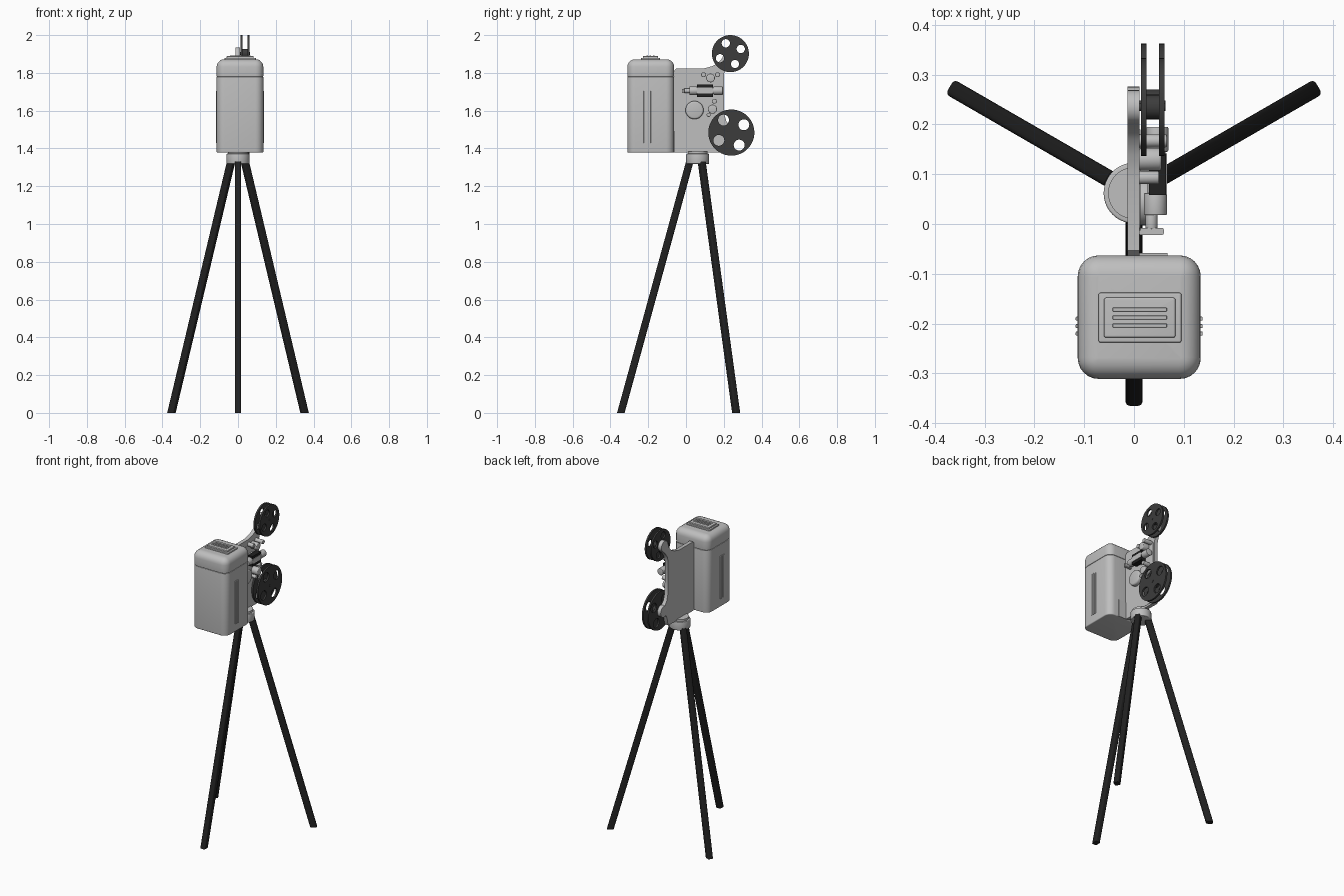
import bpy, bmesh, math
from mathutils import Matrix, Vector

if "Cube" in bpy.data.objects:
    bpy.data.objects.remove(bpy.data.objects["Cube"])

def material(name, v):
    m = bpy.data.materials.new(name)
    m.diffuse_color = (v, v, v, 1)
    m.use_nodes = True
    m.node_tree.nodes["Principled BSDF"].inputs["Base Color"].default_value = m.diffuse_color
    return m

GREY = material("light_grey", 0.52)
REEL = material("reel_charcoal", 0.045)
BLACK = material("black", 0.015)

def finish(ob, mat):
    ob.data.materials.clear()
    ob.data.materials.append(mat)
    bpy.ops.object.select_all(action='DESELECT')
    ob.select_set(True)
    bpy.context.view_layer.objects.active = ob
    bpy.ops.object.shade_smooth_by_angle(angle=math.radians(35))
    return ob

def from_bm(name, bm, mat):
    bmesh.ops.recalc_face_normals(bm, faces=bm.faces)
    me = bpy.data.meshes.new(name)
    bm.to_mesh(me)
    bm.free()
    ob = bpy.data.objects.new(name, me)
    bpy.context.collection.objects.link(ob)
    return finish(ob, mat)

def bevel(bm, edges, r, seg):
    if r > 0:
        bmesh.ops.bevel(bm, geom=edges, offset=r, segments=seg, profile=0.5,
                        affect='EDGES', clamp_overlap=True)

def box(name, x, y, z, mat, side=0.0, top=0.0, bottom=0.0):
    """Box from ranges, with rounded upright edges, top rim and bottom rim."""
    bm = bmesh.new()
    bmesh.ops.create_cube(bm, size=1)
    for v in bm.verts:
        v.co = [(a[0] + a[1]) / 2 + c * (a[1] - a[0]) for a, c in zip((x, y, z), v.co)]
    bevel(bm, [e for e in bm.edges if abs(e.verts[0].co.z - e.verts[1].co.z) > 1e-5], side, 6)
    for level, r in ((z[1], top), (z[0], bottom)):
        rim = [e for e in bm.edges if all(abs(v.co.z - level) < 1e-5 for v in e.verts)]
        bevel(bm, rim, r, 5)
    return from_bm(name, bm, mat)

def rod(name, axis, a, b, c1, c2, r, mat, rim=0.0, seg=32):
    """Cylinder along an axis from a to b; c1, c2 are the other two coordinates."""
    bm = bmesh.new()
    bmesh.ops.create_cone(bm, cap_ends=True, segments=seg, radius1=r, radius2=r, depth=b - a)
    bevel(bm, [e for e in bm.edges if abs(e.verts[0].co.z - e.verts[1].co.z) < 1e-6], rim, 3)
    m = (a + b) / 2
    if axis == 'X':
        t = Matrix.Translation((m, c1, c2)) @ Matrix.Rotation(math.pi / 2, 4, 'Y')
    elif axis == 'Y':
        t = Matrix.Translation((c1, m, c2)) @ Matrix.Rotation(math.pi / 2, 4, 'X')
    else:
        t = Matrix.Translation((c1, c2, m))
    bm.transform(t)
    return from_bm(name, bm, mat)

def arc(cy, cz, r, a0=0, a1=360, n=32):
    full = abs(a1 - a0) == 360
    k = n if full else n - 1
    return [(cy + r * math.cos(math.radians(a0 + (a1 - a0) * i / k)),
             cz + r * math.sin(math.radians(a0 + (a1 - a0) * i / k))) for i in range(n)]

def sheet(name, loops, x0, x1, mat):
    """Flat sheet in the yz plane; the first loop is the outline, the rest are holes."""
    cu = bpy.data.curves.new(name, 'CURVE')
    cu.dimensions = '2D'
    cu.fill_mode = 'BOTH'
    cu.extrude = (x1 - x0) / 2
    for loop in loops:
        s = cu.splines.new('POLY')
        s.points.add(len(loop) - 1)
        for p, (y, z) in zip(s.points, loop):
            p.co = (y, z, 0, 1)
        s.use_cyclic_u = True
    ob = bpy.data.objects.new(name, cu)
    bpy.context.collection.objects.link(ob)
    bpy.ops.object.select_all(action='DESELECT')
    ob.select_set(True)
    bpy.context.view_layer.objects.active = ob
    bpy.ops.object.convert(target='MESH')
    ob = bpy.context.view_layer.objects.active
    ob.data.transform(Matrix(((0, 0, 1, (x0 + x1) / 2), (1, 0, 0, 0), (0, 1, 0, 0), (0, 0, 0, 1))))
    return finish(ob, mat)

# Lamp house: body, rounded lid, stepped vent cap with slats
LX, LY = (-0.113, 0.134), (-0.311, -0.063)
box("lamp_house_body", LX, LY, (1.378, 1.78), GREY, 0.042, 0.004, 0.006)
box("lamp_house_lid", LX, LY, (1.78, 1.872), GREY, 0.042, 0.04, 0.004)
box("vent_base", (-0.071, 0.095), (-0.238, -0.138), (1.868, 1.88), GREY, 0.004, 0.006)
box("vent_cap", (-0.06, 0.083), (-0.228, -0.148), (1.875, 1.889), GREY, 0.004, 0.004)
for i in range(3):
    y = -0.188 + (i - 1) * 0.016
    box(f"vent_slat_{i}", (-0.043, 0.066), (y - 0.004, y + 0.004), (1.885, 1.893), GREY, 0.002, 0.002)
# Upright ribs on both sides of the lamp house
for side, xs in (("left", (-0.117, -0.11)), ("right", (0.131, 0.138))):
    for i in range(3):
        y = -0.205 + (i - 1) * 0.015
        box(f"{side}_rib_{i}", xs, (y - 0.004, y + 0.004), (1.43, 1.705), GREY, 0.002, 0.002)

# Mechanism plate with an arm reaching to each reel
UP, LOW = (0.235, 1.902), (0.24, 1.484)
outline = [(-0.063, 1.385), (-0.056, 1.378), (0.195, 1.378), (0.203, 1.39), (0.21, 1.425)]
outline += arc(*LOW, 0.036, -120, 100, 14)
outline += [(0.215, 1.54), (0.203, 1.58), (0.2, 1.66), (0.2, 1.79), (0.21, 1.825), (0.235, 1.858)]
outline += arc(*UP, 0.034, -50, 165, 14)
outline += [(0.192, 1.878), (0.17, 1.853), (0.14, 1.836), (0.09, 1.822), (-0.053, 1.822), (-0.063, 1.81)]
sheet("mechanism_plate", [outline], -0.013, 0.011, GREY)
panel = [(-0.013, 1.39), (0.19, 1.39), (0.19, 1.783), (0.005, 1.783), (-0.008, 1.775), (-0.013, 1.76)]
sheet("raised_panel", [panel], 0.010, 0.013, GREY)
box("lamp_house_flange", (0.0, 0.067), (-0.066, -0.058), (1.378, 1.49), GREY)

# Reels: two pierced discs, hub and spindle
def reel(name, c, r, hole_at, hole_r, angle):
    holes = []
    for i in range(4):
        a = math.radians(angle + 90 * i)
        holes.append(arc(c[0] + hole_at * math.cos(a), c[1] + hole_at * math.sin(a), hole_r, n=20))
    for side, x0 in (("inner", 0.014), ("outer", 0.050)):
        sheet(f"{name}_{side}_disc", [arc(*c, r, n=56)] + holes, x0, x0 + 0.011, REEL)
    rod(f"{name}_hub", 'X', 0.02, 0.055, *c, r * 0.25, REEL)
    rod(f"{name}_spindle", 'X', 0.0, 0.063, *c, 0.008, REEL, seg=16)

reel("upper_reel", UP, 0.098, 0.06, 0.022, 24)
reel("lower_reel", LOW, 0.122, 0.078, 0.029, 32)

# Lens barrel, dark film gate, focus grip
rod("lens_rear", 'Y', 0.018, 0.062, 0.043, 1.706, 0.023, GREY, 0.002)
rod("lens_barrel", 'Y', 0.06, 0.18, 0.045, 1.706, 0.018, GREY)
rod("lens_front", 'Y', 0.145, 0.195, 0.047, 1.706, 0.022, GREY, 0.003)
box("film_gate", (0.03, 0.064), (0.058, 0.142), (1.672, 1.738), BLACK)
box("gate_strip", (0.06, 0.066), (0.058, 0.142), (1.69, 1.722), GREY)
box("gate_bracket", (0.008, 0.045), (0.08, 0.12), (1.68, 1.73), GREY)
box("focus_bar", (0.01, 0.06), (-0.022, -0.008), (1.694, 1.716), GREY, 0.004)
rod("focus_knob", 'Y', -0.01, 0.02, 0.035, 1.705, 0.012, GREY, 0.002, 20)

# Sprockets and rollers: y, z, radius, outer x
rollers = [(0.045, 1.603, 0.048, 0.04), (0.13, 1.773, 0.023, 0.055), (0.093, 1.79, 0.013, 0.05),
           (0.167, 1.79, 0.013, 0.066), (0.14, 1.608, 0.024, 0.055), (0.15, 1.65, 0.013, 0.06),
           (0.12, 1.578, 0.011, 0.05)]
for i, (y, z, r, x) in enumerate(rollers):
    rod(f"film_roller_{i}", 'X', 0.005, x, y, z, r, GREY, r * 0.2, 28)

# Tripod head
HEAD = Vector((0, 0.062, 0))
rod("tripod_head", 'Z', 1.318, 1.372, 0, HEAD.y, 0.061, GREY, 0.004, 40)
rod("tripod_collar", 'Z', 1.365, 1.385, 0, HEAD.y, 0.052, GREY, 0, 40)

# Three splayed legs, cut level at the floor
for name, deg in (("front", -90), ("back_right", 30), ("back_left", 150)):
    bm = bmesh.new()
    bmesh.ops.create_cube(bm, size=1)
    bm.transform(Matrix.Diagonal((0.04, 0.034, 1.33, 1)))
    bevel(bm, [e for e in bm.edges if abs(e.verts[0].co.z - e.verts[1].co.z) > 0.1], 0.009, 4)
    for v in bm.verts:
        v.co.x += 0.407 if v.co.z < 0 else 0.042
        v.co.z += 0.665
    bm.transform(Matrix.Translation(HEAD) @ Matrix.Rotation(math.radians(deg), 4, 'Z'))
    from_bm(f"{name}_leg", bm, BLACK)
